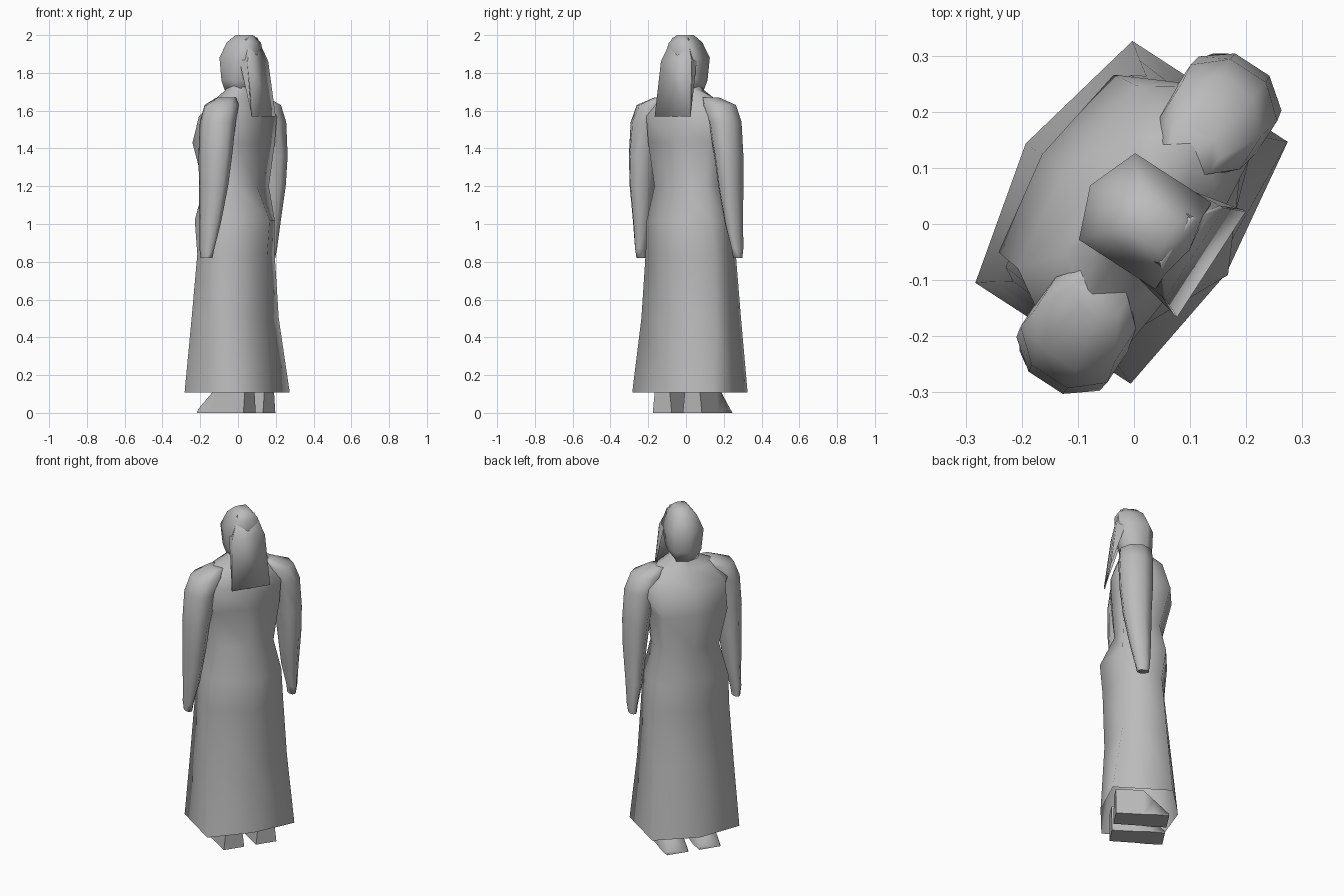
import bpy, bmesh
from math import radians, sin, cos, pi, tau
from mathutils import Matrix

default = bpy.data.objects.get("Cube")
if default:
    bpy.data.objects.remove(default, do_unlink=True)

grey = bpy.data.materials.new("plain grey")
grey.use_nodes = True
colour = (0.5, 0.5, 0.5, 1)
grey.diffuse_color = colour
grey.node_tree.nodes["Principled BSDF"].inputs["Base Color"].default_value = colour

# The figure is modelled facing +y, then turned about z
PLACE = Matrix.Rotation(radians(57), 4, "Z") @ Matrix.Translation((0.015, 0, 0))


def finish(name, bm):
    bmesh.ops.recalc_face_normals(bm, faces=bm.faces)
    bm.transform(PLACE)
    mesh = bpy.data.meshes.new(name)
    bm.to_mesh(mesh)
    bm.free()
    mesh.materials.append(grey)
    obj = bpy.data.objects.new(name, mesh)
    bpy.context.collection.objects.link(obj)
    bpy.ops.object.select_all(action="DESELECT")
    obj.select_set(True)
    bpy.context.view_layer.objects.active = obj
    bpy.ops.object.shade_smooth_by_angle(angle=radians(80))
    return obj


def loft(name, rings, cap_start=True):
    bm = bmesh.new()
    loops = [[bm.verts.new(p) for p in ring] for ring in rings]
    n = len(loops[0])
    for low, high in zip(loops, loops[1:]):
        for i in range(n):
            j = (i + 1) % n
            bm.faces.new((low[i], low[j], high[j], high[i]))
    if cap_start:
        bm.faces.new(loops[0])
    bm.faces.new(loops[-1])
    return finish(name, bm)


def body_ring(z, w, k, front, front_corner, back_corner, back):
    """Symmetric eight-point section: w is half width, k narrows the corners."""
    side = (front_corner + back_corner) / 2
    half = [(w * k, front_corner), (w, side), (w * k, back_corner)]
    pts = [(0, front)] + half + [(0, back)] + [(-x, y) for x, y in reversed(half)]
    return [(x, y, z) for x, y in pts]


# Robe from hem over the shoulders to the neck, open underneath
loft("robe", [body_ring(*r) for r in (
    (0.108, 0.257, 1, 0.24, 0.18, -0.15, -0.186),
    (0.5, 0.235, 1, 0.2, 0.15, -0.095, -0.165),
    (0.84, 0.225, 0.97, 0.165, 0.125, -0.08, -0.175),
    (1.02, 0.215, 0.95, 0.18, 0.15, -0.09, -0.19),
    (1.2, 0.18, 0.9, 0.15, 0.12, -0.08, -0.11),
    (1.43, 0.205, 0.92, 0.205, 0.175, -0.1, -0.125),
    (1.57, 0.27, 0.72, 0.155, 0.13, -0.11, -0.13),
    (1.66, 0.18, 0.68, 0.09, 0.075, -0.085, -0.1),
    (1.71, 0.08, 0.85, 0.055, 0.045, -0.06, -0.07),
    (1.76, 0.065, 0.85, 0.05, 0.04, -0.06, -0.07),
)], cap_start=False)

# Head, deepened at the back by the cloth
loft("head", [body_ring(*r) for r in (
    (1.70, 0.065, 0.95, 0.07, 0.05, -0.05, -0.06),
    (1.76, 0.082, 0.98, 0.098, 0.062, -0.07, -0.085),
    (1.88, 0.092, 1, 0.103, 0.067, -0.095, -0.11),
    (1.96, 0.065, 0.95, 0.058, 0.042, -0.095, -0.108),
    (2.0, 0.035, 0.9, 0.01, 0.005, -0.065, -0.075),
)])

# Arms: z, centre x, centre y, half width, half depth
ARM = (
    (1.67, 0.15, -0.015, 0.04, 0.05),
    (1.63, 0.205, -0.02, 0.085, 0.085),
    (1.54, 0.245, -0.022, 0.08, 0.092),
    (1.36, 0.27, -0.022, 0.068, 0.088),
    (1.2, 0.28, -0.018, 0.058, 0.076),
    (1.0, 0.29, -0.002, 0.042, 0.056),
    (0.87, 0.305, 0.008, 0.026, 0.04),
    (0.82, 0.305, 0.01, 0.02, 0.032),
)
# Shoes: y, sole half width, top half width, top height
SHOE = (
    (-0.12, 0.06, 0.042, 0.16),
    (0.03, 0.062, 0.05, 0.16),
    (0.09, 0.068, 0.052, 0.1),
    (0.172, 0.064, 0.05, 0.02),
)
FLAT = 1 / cos(pi / 8)  # makes the flats of an octagon reach its radius

# Headcloth tail rows: z, half width, y
TAIL = ((1.985, 0.048, -0.078), (1.86, 0.096, -0.115), (1.57, 0.112, -0.151))

for side, label in ((-1, "left"), (1, "right")):
    loft(label + "_arm", [
        [(side * (x + FLAT * rx * cos(tau * (i + 0.5) / 8)),
          y + FLAT * ry * sin(tau * (i + 0.5) / 8), z) for i in range(8)]
        for z, x, y, rx, ry in ARM])

    loft(label + "_shoe", [
        [(0.008 + side * 0.095 + x, y, z) for x, z in
         ((-sole, 0), (sole, 0), (top, h), (-top, h))]
        for y, sole, top, h in SHOE])

    # Cloth folding from the tail edge to the temple
    bm = bmesh.new()
    outer = [bm.verts.new((side * half, y, z)) for z, half, y in TAIL]
    inner = [bm.verts.new((side * x, y, z)) for x, y, z in (
        (0.06, -0.04, 1.955), (0.092, -0.06, 1.86))]
    bm.faces.new((outer[0], outer[1], inner[1], inner[0]))
    bm.faces.new((outer[1], outer[2], inner[1]))
    finish(label + "_headcloth_side", bm)

# Headcloth tail hanging behind the head
bm = bmesh.new()
rows = [[bm.verts.new((half * s, y, z)) for s in (-1, 1)] for z, half, y in TAIL]
for upper, lower in zip(rows, rows[1:]):
    bm.faces.new((upper[0], upper[1], lower[1], lower[0]))
cloth = finish("headcloth_tail", bm)
thick = cloth.modifiers.new("thickness", "SOLIDIFY")
thick.thickness = 0.008
thick.offset = 0
